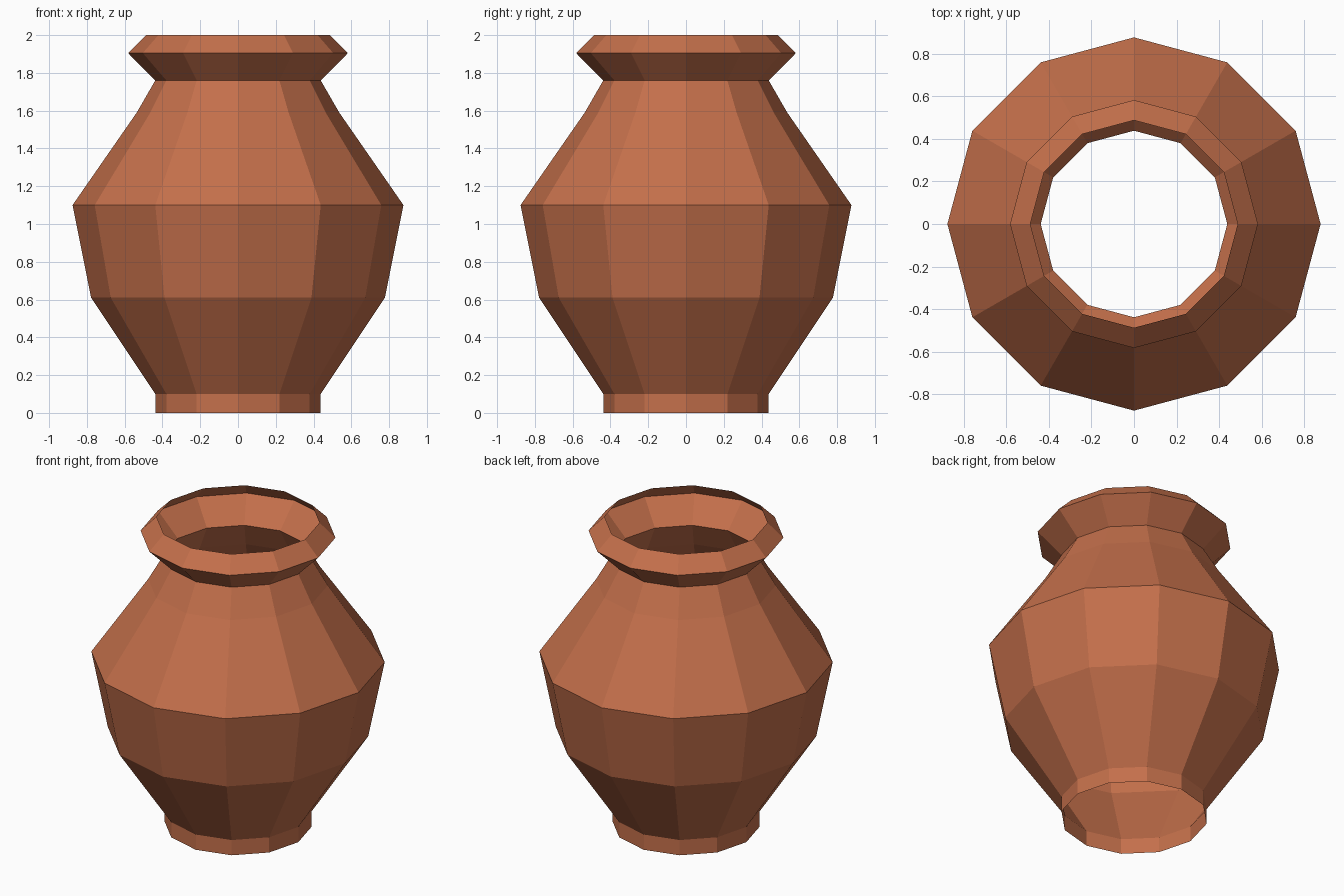
import bpy, bmesh, math

if "Cube" in bpy.data.objects:
    bpy.data.objects.remove(bpy.data.objects["Cube"])

SIDES = 12
# (radius, height) from the open foot up to the open rim
PROFILE = [(0.438, 0.0), (0.438, 0.10), (0.778, 0.61), (0.876, 1.10),
           (0.536, 1.59), (0.438, 1.76), (0.582, 1.905), (0.487, 2.0)]


def lathe(name, profile, sides, material):
    """Revolve a profile into a flat-shaded single-walled shell, open at both ends."""
    bm = bmesh.new()
    rings = [[bm.verts.new((r * math.cos(math.tau * i / sides),
                            r * math.sin(math.tau * i / sides), z))
              for i in range(sides)] for r, z in profile]
    for low, high in zip(rings, rings[1:]):
        for i in range(sides):
            j = (i + 1) % sides
            bm.faces.new((low[i], low[j], high[j], high[i]))
    mesh = bpy.data.meshes.new(name)
    bm.to_mesh(mesh)
    bm.free()
    mesh.materials.append(material)
    obj = bpy.data.objects.new(name, mesh)
    bpy.context.collection.objects.link(obj)
    return obj


# Terracotta clay
clay = bpy.data.materials.new("terracotta")
clay.diffuse_color = (0.55, 0.16, 0.07, 1)
clay.use_nodes = True
clay.node_tree.nodes["Principled BSDF"].inputs["Base Color"].default_value = clay.diffuse_color

# Pot: foot, belly, shoulder, neck and flared rim in one shell
lathe("clay_pot", PROFILE, SIDES, clay)
